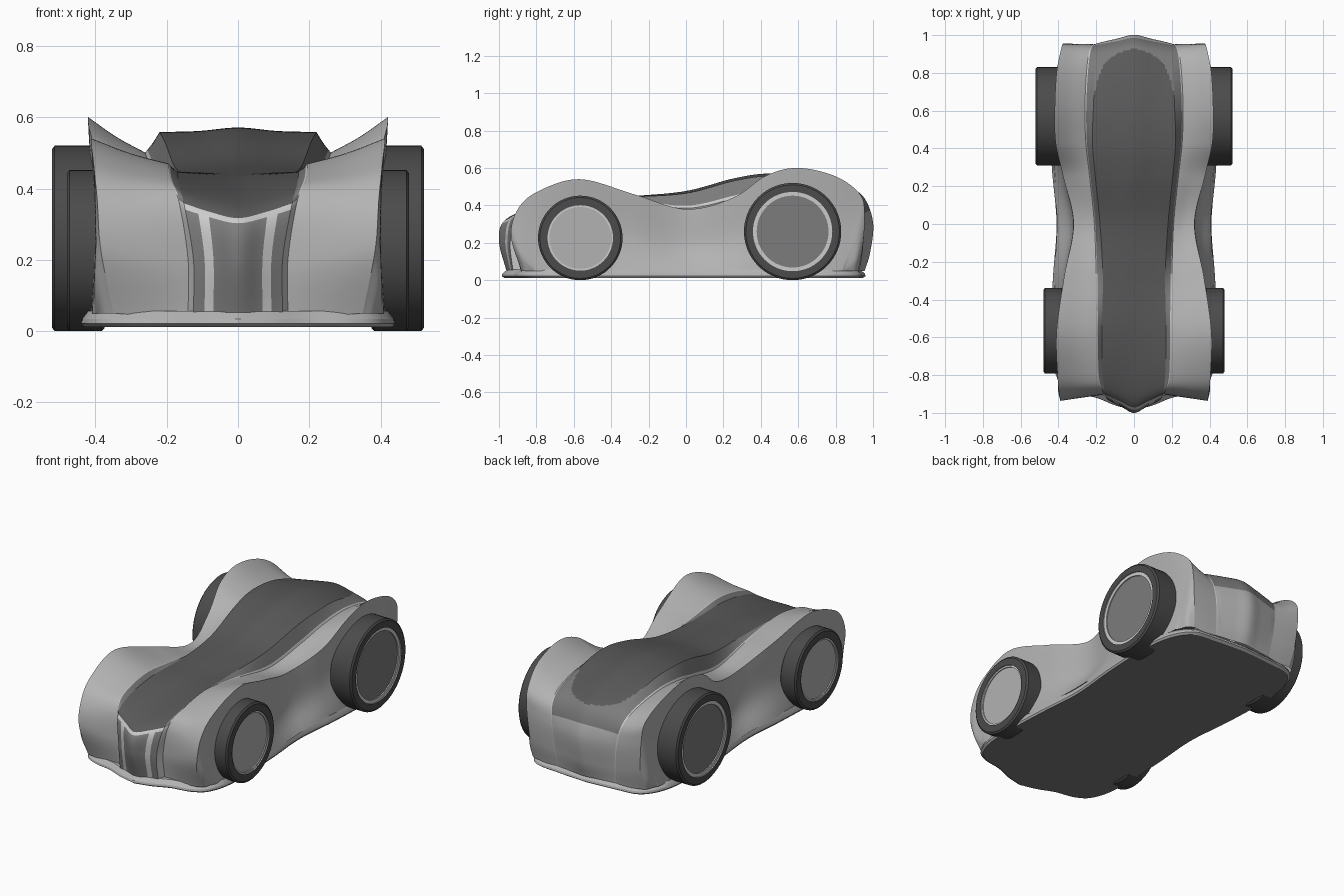
import bpy, bmesh, math
from mathutils import Vector

if "Cube" in bpy.data.objects:
    bpy.data.objects.remove(bpy.data.objects["Cube"])

SHADES = {"dark": .1, "mid": .2, "silver": .45, "trim": .7, "tyre": .07, "disc": .2}
MATS = {}
for k, g in SHADES.items():
    MATS[k] = bpy.data.materials.new(k)
    MATS[k].diffuse_color = (g, g, g, 1)
KEYS = list(SHADES)


def finish(name, bm, mirror=True, angle=35):
    me = bpy.data.meshes.new(name)
    bm.to_mesh(me)
    bm.free()
    for k in KEYS:
        me.materials.append(MATS[k])
    ob = bpy.data.objects.new(name, me)
    bpy.context.collection.objects.link(ob)
    bpy.ops.object.select_all(action='DESELECT')
    ob.select_set(True)
    bpy.context.view_layer.objects.active = ob
    bpy.ops.object.shade_smooth_by_angle(angle=math.radians(angle))
    if mirror:
        ob.modifiers.new("mirror", 'MIRROR')
    return ob


def spline(pts, n):
    """Smooth curve through the points, n steps per span."""
    p = [2 * pts[0] - pts[1]] + pts + [2 * pts[-1] - pts[-2]]
    out = []
    for i in range(1, len(p) - 2):
        a, b, c, d = p[i - 1:i + 3]
        for s in range(n):
            t = s / n
            out.append(.5 * (2 * b + (c - a) * t + (2 * a - 5 * b + 4 * c - d) * t * t
                             + (3 * b - a - 3 * c + d) * t ** 3))
    return out + [pts[-1]]


def loft(name, columns, n, color, mirror=True, m=12):
    """Skin a surface over lengthwise columns; color(t, v) picks the shade."""
    cols = [spline(c, m) for c in columns]
    rows = [spline(list(r), n) for r in zip(*cols)]
    bm = bmesh.new()
    vs = [[bm.verts.new(p) for p in r] for r in rows]
    w = len(rows[0]) - 1
    for i in range(len(rows) - 1):
        for j in range(w):
            f = bm.faces.new((vs[i][j], vs[i][j + 1], vs[i + 1][j + 1], vs[i + 1][j]))
            f.material_index = KEYS.index(color((i + .5) / m, (j + .5) / w))
    return finish(name, bm, mirror, 60)


def column(xs, yz):
    return [Vector((x, y, z)) for x, (y, z) in zip(xs, yz)]


def between(a, b, k, off=(0, 0, 0)):
    return [p.lerp(q, k) + Vector(off) for p, q in zip(a, b)]


# Lengthwise guide curves, nose bottom over the top to tail bottom
centre = column([0] * 15, [
    (-.96, .05), (-.999, .2), (-.978, .31), (-.85, .375), (-.57, .43), (-.28, .45), (0, .477),
    (.25, .543), (.43, .57), (.63, .56), (.83, .51), (.945, .45), (1, .31), (.985, .15), (.955, .05)])
canopy_edge = column(
    [.125, .125, .15, .165, .17, .165, .18, .205, .22, .215, .205, .195, .18, .17, .16], [
    (-.925, .05), (-.94, .2), (-.91, .35), (-.8, .41), (-.57, .445), (-.28, .447), (0, .465),
    (.25, .53), (.43, .557), (.62, .547), (.82, .485), (.92, .42), (.96, .3), (.95, .15), (.935, .05)])
fender_inner = column(
    [.14, .14, .165, .19, .195, .2, .21, .235, .255, .26, .25, .235, .215, .2, .19], [
    (-.885, .05), (-.9, .2), (-.885, .36), (-.8, .43), (-.57, .47), (-.28, .43), (0, .385),
    (.25, .435), (.43, .485), (.62, .5), (.82, .465), (.92, .405), (.95, .3), (.945, .15), (.93, .05)])
ridge = column(
    [.35, .385, .395, .405, .41, .37, .32, .375, .415, .42, .41, .385, .375, .36, .34], [
    (-.88, .05), (-.935, .23), (-.905, .37), (-.8, .47), (-.57, .54), (-.28, .46), (0, .38),
    (.25, .44), (.43, .56), (.6, .6), (.8, .555), (.93, .46), (.955, .35), (.945, .18), (.92, .05)])
sill = column(
    [.395, .4, .405, .41, .415, .42, .408, .42, .43, .42, .41, .405, .4, .395, .39],
    [(y, .05) for y in (-.82, -.81, -.8, -.76, -.57, -.28, 0, .25, .43, .6, .78, .83, .84, .85, .86)])


# Centre shell: nose stripes, canopy glass, tail panel
def shell_color(t, v):
    a = abs(2 * v - 1)
    if t < 1.92:
        return "trim" if .55 < a < .75 else "mid"
    if t < 2.08:
        return "trim"
    if t < 9 or (t < 10.8 and a < math.sqrt(1 - ((t - 9) / 1.8) ** 2)):
        return "dark"
    return "mid" if t < 11.6 else "silver"


half = between(centre, canopy_edge, .5)
for i, (h, c, e) in enumerate(zip(half, centre, canopy_edge)):
    k = .25 if 6 < i < 10 else .6       # roof dips inside a raised rim
    h.z = k * c.z + (1 - k) * e.z
flip = lambda col: [Vector((-p.x, p.y, p.z)) for p in col]
loft("canopy", [flip(canopy_edge), flip(half), centre, half, canopy_edge], 10, shell_color, False)

# Sloped cowl beside the canopy with a light pinstripe
loft("cowl", [canopy_edge, fender_inner], 6,
     lambda t, v: "trim" if t < 2.08 or v > .8 else ("mid" if t < 11.6 else "silver"))

# Fender tops and hollow flanks
loft("fender", [fender_inner, between(fender_inner, ridge, .5, (0, 0, -.006)), ridge], 5,
     lambda t, v: "silver")
flank = between(ridge, sill, .5)
for i, p in enumerate(flank):
    waist = math.exp(-((i - 6) / 1.5) ** 2)
    corner = min(1, max(0, abs(i - 7) - 3) / 3)          # rounded corners
    p.x += .008 * corner - .014 * (1 - corner) - .014 * waist
    p.y += math.copysign(.012 * corner, p.y)
    p.z -= .04 * waist
loft("flank", [ridge, flank, sill], 8, lambda t, v: "silver")

# Floor plate with a chamfered lip
outline = spline([Vector((x, y, 0)) for x, y in [
    (0, -.985), (.1, -.96), (.2, -.92), (.32, -.895), (.4, -.83), (.44, -.66), (.43, -.3), (.41, 0),
    (.435, .3), (.445, .6), (.42, .8), (.34, .92), (.2, .945), (0, .96)]], 6)
outline += [Vector((-p.x, p.y, 0)) for p in reversed(outline[1:-1])]
bm = bmesh.new()
rings = [[bm.verts.new((p.x * s, p.y * s, z)) for p in outline]
         for s, z in ((.985, .012), (1, .022), (.997, .034), (.972, .056))]
n = len(outline)
for a, b in zip(rings, rings[1:]):
    for i in range(n):
        bm.faces.new((a[i], a[(i + 1) % n], b[(i + 1) % n], b[i])).material_index = KEYS.index("silver")
bm.faces.new(rings[0][::-1]).material_index = KEYS.index("mid")
bm.faces.new(rings[-1]).material_index = KEYS.index("silver")
bmesh.ops.recalc_face_normals(bm, faces=bm.faces)
finish("floor_plate", bm, False, 25)


# Wheels: turned profile around the axle
def wheel(name, y, r, x0, x1, ring, disc, face):
    prof = [(x0, 0), (x0, r - .008), (x0 + .008, r), (x1 - .008, r), (x1, r - .01), (x1, ring),
            (x1 - .006, ring), (x1 - .006, disc), (x1 - .012, disc), (x1 - .012, 0)]
    shade = ["tyre"] * 5 + ["trim"] * 3 + [face]
    bm = bmesh.new()
    seg = 64
    vs = [[bm.verts.new((x, y + q * math.cos(2 * math.pi * k / seg), r + q * math.sin(2 * math.pi * k / seg)))
           for k in range(seg)] for x, q in prof]
    for j, key in enumerate(shade):
        for k in range(seg):
            k2 = (k + 1) % seg
            bm.faces.new((vs[j][k], vs[j][k2], vs[j + 1][k2], vs[j + 1][k])).material_index = KEYS.index(key)
    bmesh.ops.remove_doubles(bm, verts=bm.verts, dist=1e-5)
    bmesh.ops.recalc_face_normals(bm, faces=bm.faces)
    finish(name, bm)


wheel("front_wheel", -.565, .226, .375, .48, .175, .165, "silver")
wheel("rear_wheel", .57, .26, .38, .522, .212, .192, "disc")

for m in bpy.data.materials:
    if m.users and not m.is_grease_pencil:
        m.use_nodes = True
        m.node_tree.nodes["Principled BSDF"].inputs["Base Color"].default_value = m.diffuse_color
